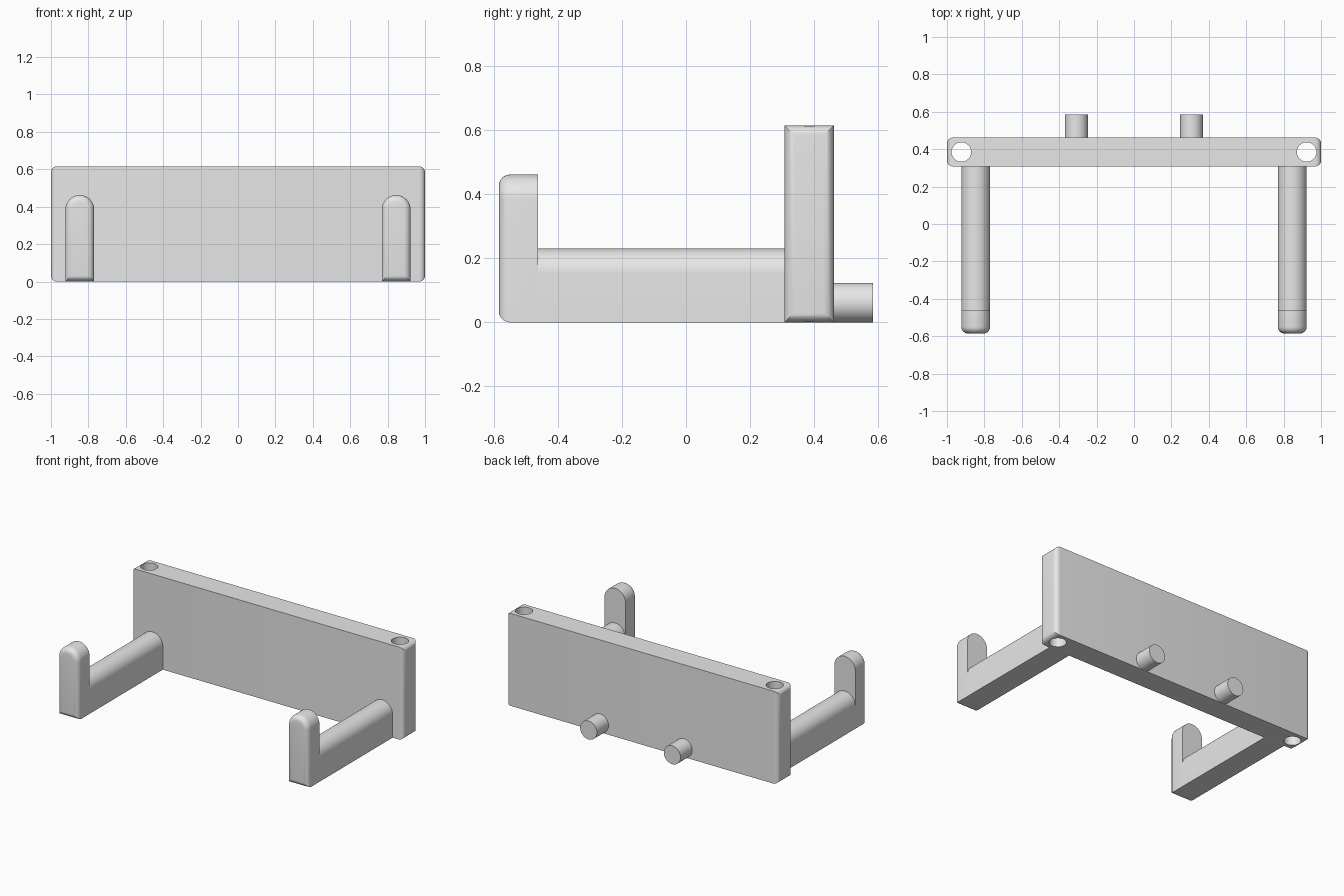
import bpy, bmesh, math
from mathutils import Matrix

cube = bpy.data.objects.get("Cube")
if cube:
    bpy.data.objects.remove(cube, do_unlink=True)

GREY = (0.8, 0.8, 0.8, 1)
mat = bpy.data.materials.new("plain_grey")
mat.use_nodes = True
mat.diffuse_color = GREY
mat.node_tree.nodes["Principled BSDF"].inputs["Base Color"].default_value = GREY

# Main dimensions
PLATE_FRONT, PLATE_BACK, HEIGHT = 0.308, 0.462, 0.615
HOOK_FRONT, HOOK_BACK = -0.585, -0.462
ARM_X, ARM_R = 0.846, 0.077


def add_object(name, bm):
    bmesh.ops.recalc_face_normals(bm, faces=bm.faces)
    mesh = bpy.data.meshes.new(name)
    bm.to_mesh(mesh)
    bm.free()
    mesh.materials.append(mat)
    obj = bpy.data.objects.new(name, mesh)
    bpy.context.collection.objects.link(obj)
    return obj


def make_active(obj):
    bpy.ops.object.select_all(action='DESELECT')
    obj.select_set(True)
    bpy.context.view_layer.objects.active = obj


def smooth(obj):
    make_active(obj)
    bpy.ops.object.shade_smooth_by_angle(angle=math.radians(30))


def cylinder(name, radius, depth, matrix):
    bm = bmesh.new()
    bmesh.ops.create_cone(bm, cap_ends=True, segments=40, radius1=radius,
                          radius2=radius, depth=depth, matrix=matrix)
    return add_object(name, bm)


def arch_loft(name, x, top, stations, capped):
    """Round-topped upright section lofted along y; stations are (y, inset)."""
    bm = bmesh.new()
    steps = 20
    rings = []
    for y, inset in stations:
        r = ARM_R - inset
        points = [(x - r, inset), (x + r, inset)]
        for i in range(steps + 1):
            a = math.pi * i / steps
            points.append((x + r * math.cos(a), top - ARM_R + r * math.sin(a)))
        rings.append([bm.verts.new((px, y, pz)) for px, pz in points])
    for a, b in zip(rings, rings[1:]):
        for i in range(len(a)):
            j = (i + 1) % len(a)
            bm.faces.new((a[i], a[j], b[j], b[i]))
    if capped:
        bm.faces.new(rings[0])
        bm.faces.new(rings[-1])
    obj = add_object(name, bm)
    smooth(obj)


# Back plate with rounded ends
bm = bmesh.new()
size = Matrix.Diagonal((2, PLATE_BACK - PLATE_FRONT, HEIGHT, 1))
centre = Matrix.Translation((0, (PLATE_FRONT + PLATE_BACK) / 2, HEIGHT / 2))
bmesh.ops.create_cube(bm, size=1, matrix=centre @ size)
ends = [e for e in bm.edges if abs(e.verts[0].co.x - e.verts[1].co.x) < 0.01]
bmesh.ops.bevel(bm, geom=ends, offset=0.031, offset_type='OFFSET', segments=6,
                profile=0.5, affect='EDGES')
plate = add_object("back_plate", bm)

# Vertical screw holes through the plate ends
for x in (-0.923, 0.923):
    cutter = cylinder("hole_cutter", 0.052, 1,
                      Matrix.Translation((x, 0.385, HEIGHT / 2)))
    cutter.hide_render = True
    make_active(plate)
    mod = plate.modifiers.new("hole", 'BOOLEAN')
    mod.operation = 'DIFFERENCE'
    mod.solver = 'EXACT'
    mod.object = cutter
    bpy.ops.object.modifier_apply(modifier=mod.name)
    bpy.data.objects.remove(cutter, do_unlink=True)
smooth(plate)

# Arms, upturned hooks with rounded front rims, and rear pegs
FILLET = 0.035
rim = []
for i in range(7):
    a = math.pi / 2 * i / 6
    rim.append((HOOK_FRONT + FILLET * (1 - math.sin(a)),
                FILLET * (1 - math.cos(a))))
rim.reverse()
for side, s in (("left", 1), ("right", -1)):
    arch_loft(side + "_arm", s * ARM_X, 0.231,
              [(HOOK_BACK, 0), (PLATE_FRONT, 0)], False)
    arch_loft(side + "_hook", s * ARM_X, 0.462, rim + [(HOOK_BACK, 0)], True)
    place = Matrix.Translation((s * 0.308, (PLATE_BACK + 0.585) / 2, 0.0615))
    peg = cylinder(side + "_rear_peg", 0.0615, 0.585 - PLATE_BACK,
                   place @ Matrix.Rotation(math.pi / 2, 4, 'X'))
    smooth(peg)
